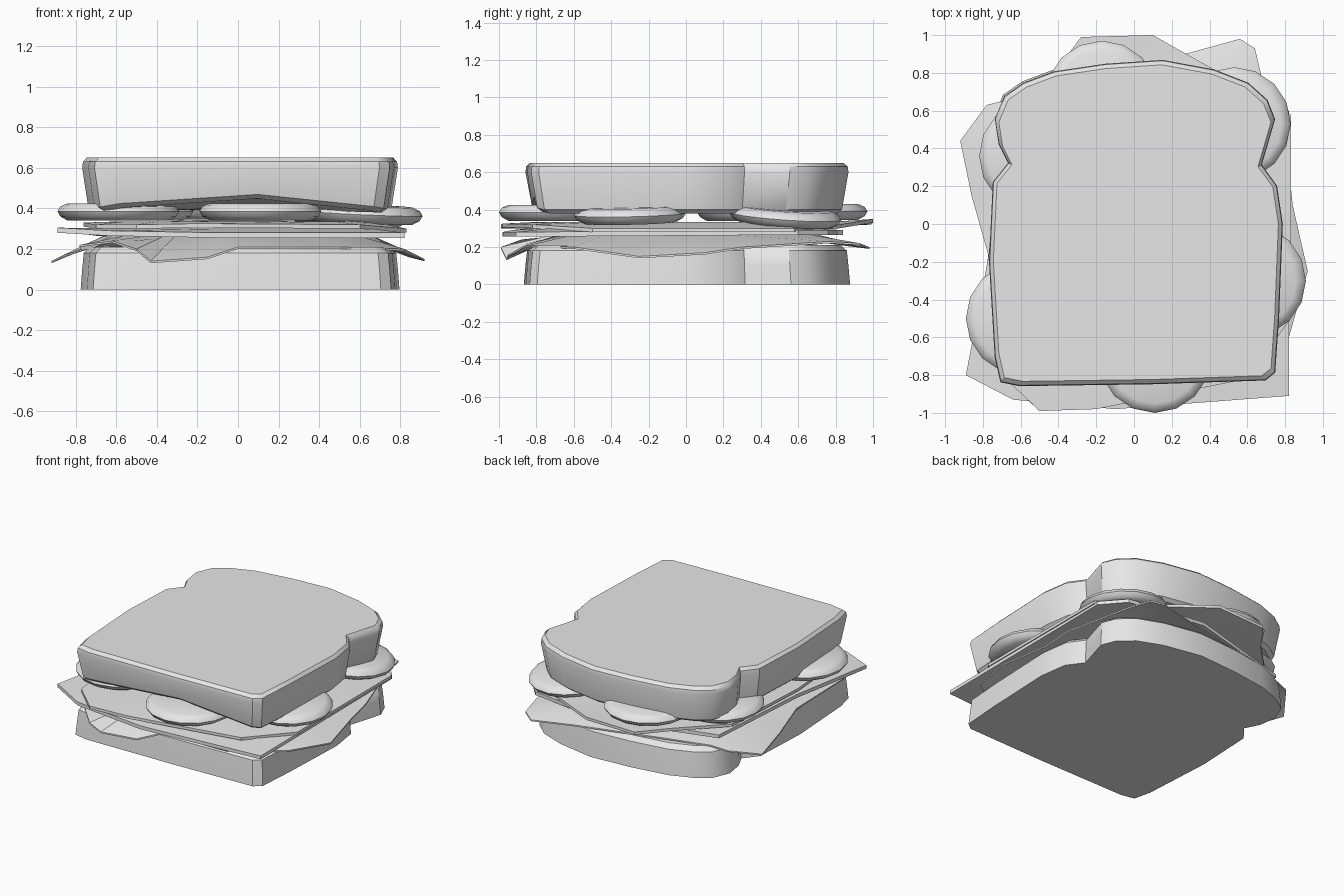
import bpy
import bmesh
import math
from mathutils import Vector

default = bpy.data.objects.get("Cube")
if default:
    bpy.data.objects.remove(default, do_unlink=True)

# One plain grey for every part
grey = bpy.data.materials.new("light_grey")
grey.use_nodes = True
colour = (0.8, 0.8, 0.8, 1.0)
grey.diffuse_color = colour
grey.node_tree.nodes["Principled BSDF"].inputs["Base Color"].default_value = colour


def loft(name, rings, bottom_centre, top_centre, angle=35):
    """Skin a stack of rings, bottom to top, and close both ends with a fan."""
    bm = bmesh.new()
    layers = [[bm.verts.new(point) for point in ring] for ring in rings]
    count = len(layers[0])
    for lower, upper in zip(layers, layers[1:]):
        for i in range(count):
            j = (i + 1) % count
            bm.faces.new((lower[i], lower[j], upper[j], upper[i]))
    for ring, centre in ((layers[0], bottom_centre), (layers[-1], top_centre)):
        hub = bm.verts.new(centre)
        for i in range(count):
            bm.faces.new((hub, ring[i], ring[(i + 1) % count]))
    bmesh.ops.recalc_face_normals(bm, faces=bm.faces)
    mesh = bpy.data.meshes.new(name)
    bm.to_mesh(mesh)
    bm.free()
    mesh.materials.append(grey)
    obj = bpy.data.objects.new(name, mesh)
    bpy.context.collection.objects.link(obj)
    bpy.ops.object.select_all(action="DESELECT")
    obj.select_set(True)
    bpy.context.view_layer.objects.active = obj
    bpy.ops.object.shade_smooth_by_angle(angle=math.radians(angle))
    return obj


def ring_at(outline, scale, height):
    """Scale a flat outline and lift it, height being a number or a rule."""
    rule = height if callable(height) else (lambda x, y: height)
    return [(x * scale, y * scale, rule(x, y)) for x, y in outline]


def sheet(name, edge, thickness, inner_scale, inner_height):
    """A thin slice whose edge rises and falls around a level middle."""
    drop = Vector((0, 0, thickness))
    top_edge = [Vector(point) for point in edge]
    top_inner = [Vector((p.x * inner_scale, p.y * inner_scale, inner_height)) for p in top_edge]
    rings = [[p - drop for p in top_inner], [p - drop for p in top_edge], top_edge, top_inner]
    centre = Vector((0, 0, inner_height))
    return loft(name, rings, centre - drop, centre)


# Outline of a loaf slice, with the notches below the crown
slice_outline = [
    (-.7, -.83), (-.6, -.85), (.1, -.84), (.69, -.82), (.74, -.78), (.76, -.5), (.78, 0),
    (.75, .2), (.67, .31), (.74, .55), (.7, .65), (.6, .74), (.42, .81), (.15, .86),
    (-.15, .84), (-.42, .8), (-.58, .74), (-.68, .67), (-.73, .55), (-.71, .42),
    (-.66, .32), (-.74, .22), (-.76, -.2), (-.73, -.7),
]

# Bottom bread, slightly wider at its base
loft("bottom_bread",
     [ring_at(slice_outline, 1.02, 0), ring_at(slice_outline, 1.01, .1),
      ring_at(slice_outline, 1, .18), ring_at(slice_outline, .96, .21)],
     (0, 0, 0), (0, 0, .22))


def underside(x, y):
    """The upper slice arches at the front and droops at the corners."""
    arch = max(0, 1 - (x / .74) ** 2)
    return .38 + (.07 if y < 0 else .0) * arch


# Top bread, narrowing toward the filling
loft("top_bread",
     [ring_at(slice_outline, .94, underside),
      ring_at(slice_outline, .97, lambda x, y: underside(x, y) + .02),
      ring_at(slice_outline, 1.01, .6), ring_at(slice_outline, 1.005, .63),
      ring_at(slice_outline, .98, .65)],
     (0, 0, .4), (0, 0, .65))

# Lettuce leaf with a drooping, ragged edge
lettuce_edge = [
    (-.92, .44, .14), (-.78, .63, .2), (-.66, .66, .22), (-.4, .75, .23), (.27, .9, .21),
    (.56, .98, .2), (.64, .93, .22), (.68, .76, .23), (.82, .3, .2), (.84, .1, .17),
    (.92, -.25, .15), (.82, -.6, .2), (.5, -.84, .21), (0, -.86, .21), (-.15, -.95, .16),
    (-.43, -.96, .14), (-.5, -.99, .2), (-.62, -.88, .24), (-.78, -.7, .22),
    (-.77, -.17, .2), (-.86, .15, .17),
]
sheet("lettuce", lettuce_edge, .01, .72, .265)

# Lower slice of filling, square to the front
lower_edge = [
    (-.89, -.8, .305), (-.64, -.93, .29), (-.1, -.98, .28), (.82, -.91, .28),
    (.82, .6, .29), (.68, .76, .29), (.1, .84, .29), (-.7, .62, .29), (-.77, -.17, .3),
]
sheet("cheese_slice", lower_edge, .025, .8, .3)

# Upper slice of filling, pushed toward the back
upper_edge = [
    (-.5, -.99, .32), (-.2, -.98, .325), (.6, -.82, .32), (.83, -.5, .3), (.83, .58, .3),
    (.42, .82, .32), (.1, 1, .35), (-.28, .99, .34), (-.42, .8, .33), (-.72, .5, .33),
    (-.76, -.2, .33), (-.7, -.8, .32),
]
sheet("ham_slice", upper_edge, .02, .8, .335)


def tomato(name, x, y, base, tilt=0):
    """A rounded disc that leans outward by the given slope."""
    sides = 16
    reach = math.hypot(x, y)
    profile = [(.25, 0), (.285, .02), (.3, .045), (.285, .07), (.25, .085)]

    def point(radius, rise, i):
        turn = 2 * math.pi * i / sides
        dx, dy = radius * math.cos(turn), radius * math.sin(turn)
        lean = tilt * (dx * x + dy * y) / reach
        return (x + dx, y + dy, base + rise - lean)

    rings = [[point(r, rise, i) for i in range(sides)] for r, rise in profile]
    loft(name, rings, (x, y, base), (x, y, base + profile[-1][1]), 50)


# Six tomato slices peeking out around the bread
tomato("tomato_front", .11, -.7, .34)
tomato("tomato_front_right", -.59, -.5, .34)
tomato("tomato_front_left", .61, -.3, .33, .05)
tomato("tomato_back_left", .53, .53, .32, .1)
tomato("tomato_back", -.17, .67, .345)
tomato("tomato_back_right", -.52, .36, .34)
